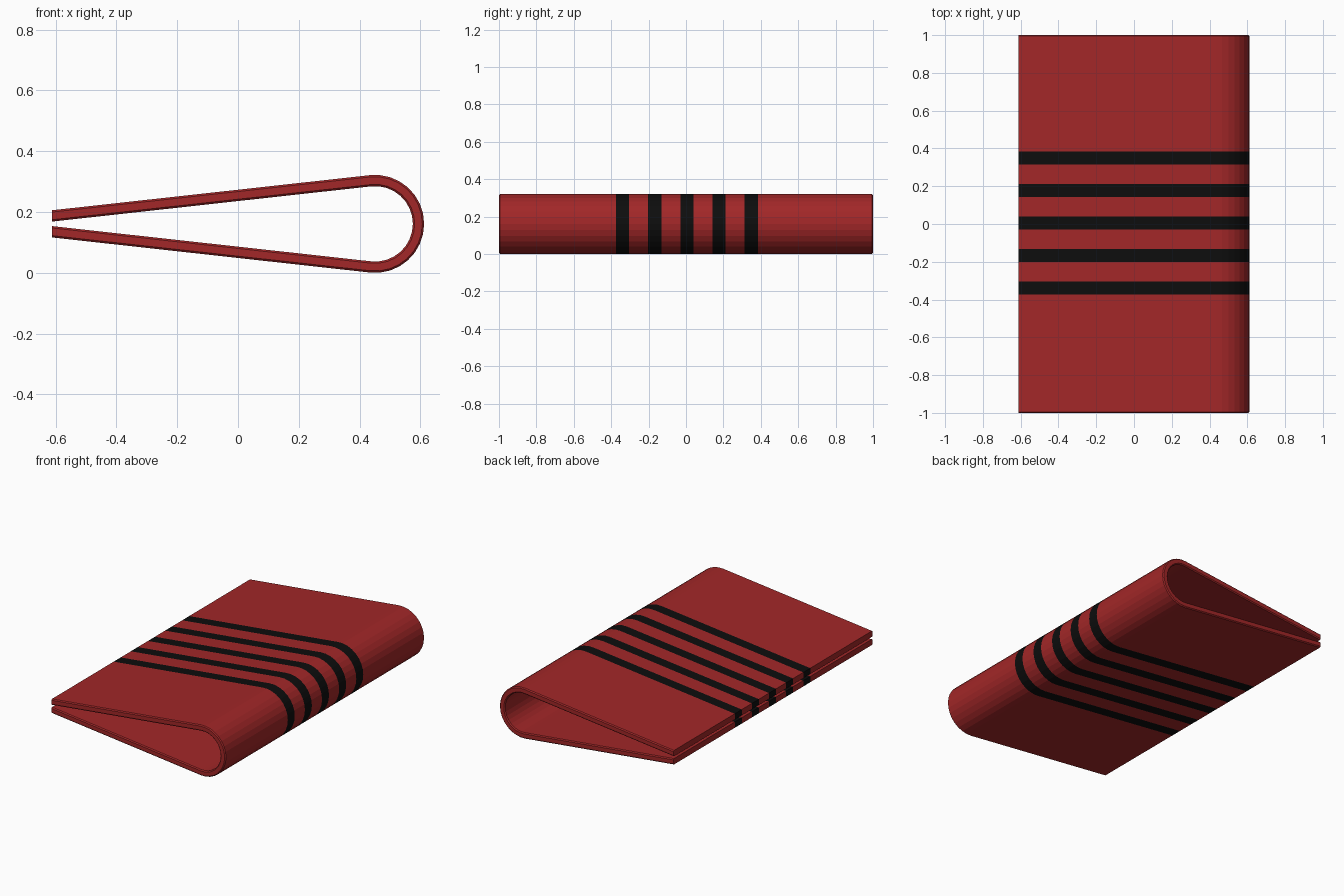
import bpy, bmesh, math

if "Cube" in bpy.data.objects:
    bpy.data.objects.remove(bpy.data.objects["Cube"])

R, T, BEV = 0.161, 0.037, 0.006      # bend radius, sheet thickness, edge bevel
HALF_X, HALF_Y = 0.612, 1.0
TILT = math.radians(6.3)             # slope of each flap
SEGS = 16
CX, CZ = HALF_X - R, R


def material(name, rgb):
    m = bpy.data.materials.new(name)
    m.diffuse_color = (*rgb, 1)
    m.use_nodes = True
    m.node_tree.nodes["Principled BSDF"].inputs["Base Color"].default_value = m.diffuse_color
    return m


def skin(r):
    """Open teardrop line: upper flap, round bend, lower flap."""
    a0 = math.pi / 2 + TILT
    arc = [(CX + r * math.cos(a), CZ + r * math.sin(a))
           for a in (a0 - 2 * a0 * i / SEGS for i in range(SEGS + 1))]
    drop = (arc[0][0] + HALF_X) * math.tan(TILT)
    return ([(-HALF_X, arc[0][1] - drop)] + arc
            + [(-HALF_X, arc[-1][1] + drop)])


def section(inset):
    return skin(R - inset) + skin(R - T + inset)[::-1]


# Stations along the length, cut at the stripe edges
stripes = [0.005 + 0.172 * k for k in range(-2, 3)]
ys = [-HALF_Y, -HALF_Y + BEV]
for c in stripes:
    ys += [c - 0.035, c + 0.035]
ys += [HALF_Y - BEV, HALF_Y]

bm = bmesh.new()
rings = [[bm.verts.new((x, y, z)) for x, z in section(BEV if abs(y) == HALF_Y else 0)]
         for y in ys]
n = len(rings[0])
for k in range(len(ys) - 1):
    mid = (ys[k] + ys[k + 1]) / 2
    striped = any(abs(mid - c) < 0.035 for c in stripes)
    for i in range(n):
        j = (i + 1) % n
        f = bm.faces.new((rings[k][i], rings[k][j], rings[k + 1][j], rings[k + 1][i]))
        f.material_index = int(striped)

# End rims
for ring in (rings[0], rings[-1]):
    for i in range(n // 2 - 1):
        bm.faces.new((ring[i], ring[i + 1], ring[n - 2 - i], ring[n - 1 - i]))
bmesh.ops.recalc_face_normals(bm, faces=bm.faces)

mesh = bpy.data.meshes.new("folded_sheet")
bm.to_mesh(mesh)
bm.free()
mesh.materials.append(material("dark red", (0.36, 0.02, 0.021)))
mesh.materials.append(material("black", (0.004, 0.004, 0.004)))
bpy.context.collection.objects.link(bpy.data.objects.new("folded_sheet", mesh))
